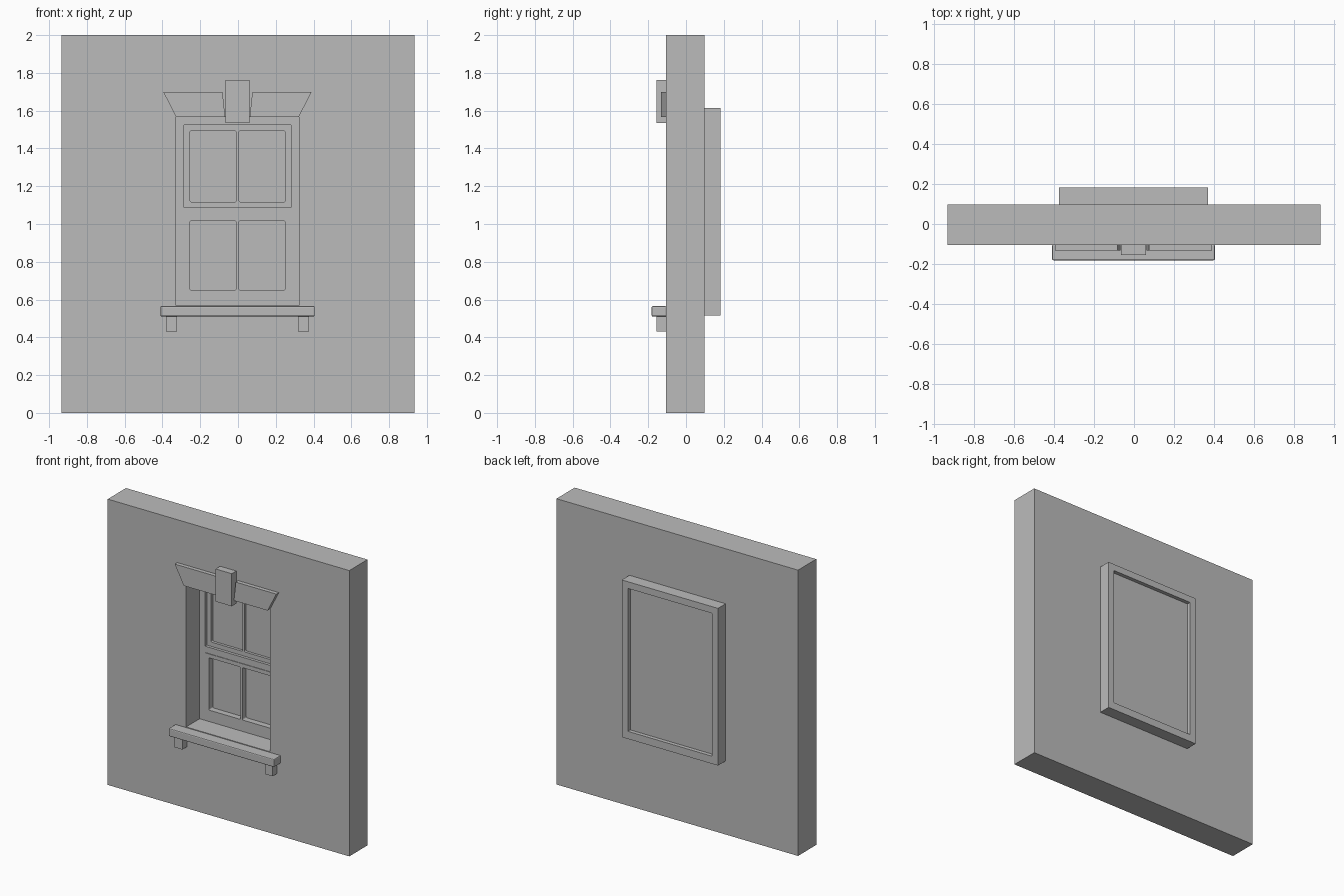
import bpy, bmesh, math

if "Cube" in bpy.data.objects:
    bpy.data.objects.remove(bpy.data.objects["Cube"])

GREY = (0.5, 0.5, 0.5, 1)
stone = bpy.data.materials.new("plain_grey")
stone.use_nodes = True
stone.diffuse_color = GREY
stone.node_tree.nodes["Principled BSDF"].inputs["Base Color"].default_value = GREY


def rect(x0, x1, z0, z1, r=0):
    """Rectangle outline in x and z, with corners rounded by r."""
    if not r:
        return [(x0, z0), (x1, z0), (x1, z1), (x0, z1)]
    centres = [(x1 - r, z1 - r), (x0 + r, z1 - r), (x0 + r, z0 + r), (x1 - r, z0 + r)]
    return [(cx + r * math.cos(a), cz + r * math.sin(a))
            for i, (cx, cz) in enumerate(centres)
            for a in [(i + k / 3) * math.pi / 2 for k in range(4)]]


def panel(name, y0, y1, outline, holes=(), bevel=0):
    """Extrude a filled outline with holes from y0 to y1."""
    curve = bpy.data.curves.new(name + "_profile", "CURVE")
    curve.dimensions = "2D"
    curve.fill_mode = "BOTH"
    curve.extrude = (y1 - y0) / 2
    for loop in [outline, *holes]:
        spline = curve.splines.new("POLY")
        spline.points.add(len(loop) - 1)
        for point, (x, z) in zip(spline.points, loop):
            point.co = (x, z, 0, 1)
        spline.use_cyclic_u = True
    helper = bpy.data.objects.new(name + "_profile", curve)
    bpy.context.collection.objects.link(helper)
    bpy.context.view_layer.update()
    mesh = bpy.data.meshes.new_from_object(helper)
    bpy.data.objects.remove(helper)
    bpy.data.curves.remove(curve)

    bm = bmesh.new()
    bm.from_mesh(mesh)
    bmesh.ops.remove_doubles(bm, verts=bm.verts, dist=1e-5)
    bmesh.ops.dissolve_limit(bm, angle_limit=0.01, verts=bm.verts, edges=bm.edges)
    for v in bm.verts:
        v.co = (v.co.x, (y0 + y1) / 2 - v.co.z, v.co.y)
    bmesh.ops.recalc_face_normals(bm, faces=bm.faces)
    for f in bm.faces:
        f.smooth = False
    bm.to_mesh(mesh)
    bm.free()
    mesh.name = name
    mesh.materials.clear()
    mesh.materials.append(stone)
    obj = bpy.data.objects.new(name, mesh)
    bpy.context.collection.objects.link(obj)
    if bevel:
        mod = obj.modifiers.new("soft_edges", "BEVEL")
        mod.width = bevel
        mod.segments = 2
    return obj


FRONT, BACK = -0.105, 0.097
opening = rect(-0.328, 0.323, 0.568, 1.568)

# Wall with a window opening, and the casing on its back
panel("wall", FRONT, BACK, rect(-0.935, 0.935, 0, 2), [opening])
panel("back_casing", BACK, 0.182, rect(-0.375, 0.37, 0.515, 1.615), [opening])
panel("back_panel", 0.148, 0.155, opening)

# Window frame with one sash above the other, each with two panes
upper = rect(-0.286, 0.28, 1.087, 1.525)
lower = rect(-0.281, 0.275, 0.607, 1.043)
panel("window_frame", 0.045, 0.095, opening, [upper, lower])
panel("glass", 0.084, 0.09, opening)
for name, y, outline, z0, z1 in [("upper_sash", 0.065, upper, 1.117, 1.493),
                                 ("lower_sash", 0.041, lower, 0.65, 1.016)]:
    panes = [rect(x0, x0 + 0.245, z0, z1, 0.008) for x0 in (-0.254, 0.005)]
    panel(name, y, 0.09, outline, panes)

# Lintel halves and keystone
for side, sign in (("right", -1), ("left", 1)):
    corners = [(0.393, 1.7), (0.079, 1.7), (0.065, 1.567), (0.325, 1.567)]
    panel(side + "_lintel", -0.133, FRONT, [(sign * x - 0.003, z) for x, z in corners])
panel("keystone", -0.155, FRONT, rect(-0.065, 0.06, 1.535, 1.763))

# Sill and its two brackets
panel("sill", -0.182, -0.104, rect(-0.411, 0.406, 0.51, 0.566), bevel=0.007)
for side, x in (("right", -0.382), ("left", 0.317)):
    panel(side + "_bracket", -0.155, FRONT, rect(x, x + 0.059, 0.43, 0.512))
